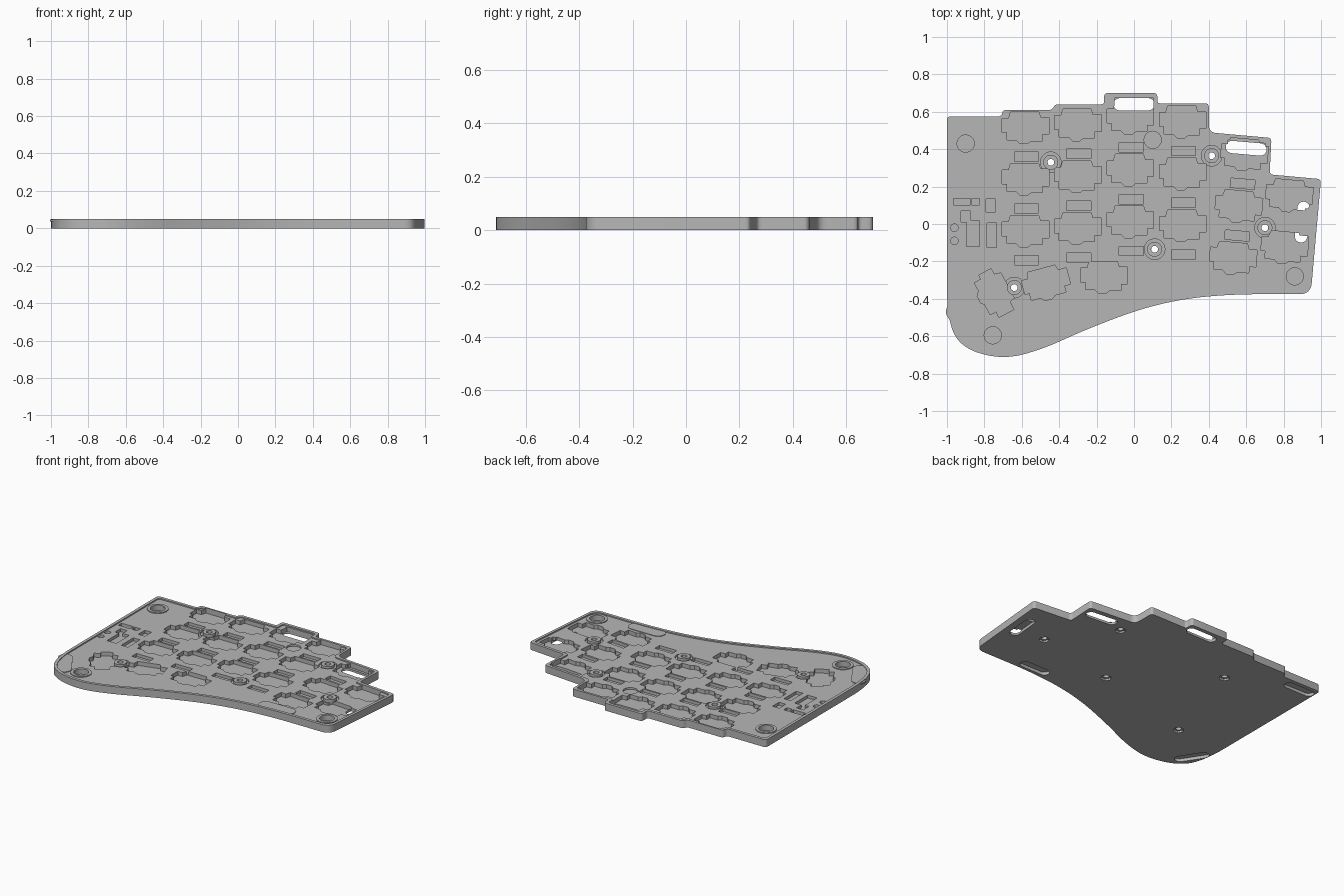
import bpy, bmesh, math
from mathutils import Vector, Matrix

if "Cube" in bpy.data.objects:
    bpy.data.objects.remove(bpy.data.objects["Cube"])

TOP, FLOOR, POCKET = 0.05, 0.042, 0.015

grey = bpy.data.materials.new("plain grey")
grey.use_nodes = True
grey.diffuse_color = (0.47, 0.47, 0.47, 1)
grey.node_tree.nodes["Principled BSDF"].inputs["Base Color"].default_value = grey.diffuse_color


def add_object(name, bm):
    bmesh.ops.recalc_face_normals(bm, faces=bm.faces)
    mesh = bpy.data.meshes.new(name)
    bm.to_mesh(mesh)
    bm.free()
    mesh.materials.append(grey)
    ob = bpy.data.objects.new(name, mesh)
    bpy.context.scene.collection.objects.link(ob)
    return ob


def prism(name, pts, z0, z1):
    bm = bmesh.new()
    face = bm.faces.new([bm.verts.new((p[0], p[1], z0)) for p in pts])
    side = bmesh.ops.extrude_face_region(bm, geom=[face])["geom"]
    verts = [v for v in side if isinstance(v, bmesh.types.BMVert)]
    bmesh.ops.translate(bm, verts=verts, vec=(0, 0, z1 - z0))
    return add_object(name, bm)


def tube(name, x, y, inner, outer, z0, z1):
    bm = bmesh.new()
    ring = [bm.verts.new(c) for c in ((inner, 0, z0), (outer, 0, z0), (outer, 0, z1), (inner, 0, z1))]
    edges = [bm.edges.new((ring[i], ring[(i + 1) % 4])) for i in range(4)]
    bmesh.ops.spin(bm, geom=edges + ring, axis=(0, 0, 1), cent=(0, 0, 0), steps=40, angle=math.tau)
    bmesh.ops.remove_doubles(bm, verts=bm.verts, dist=1e-5)
    bmesh.ops.translate(bm, verts=bm.verts, vec=(x, y, 0))
    return add_object(name, bm)


def rounded(ctrl, steps=10):
    """Round every (x, y, radius) corner with a quadratic arc."""
    out = []
    for i, (x, y, r) in enumerate(ctrl):
        p = Vector((x, y))
        ends = []
        for q in (ctrl[i - 1], ctrl[(i + 1) % len(ctrl)]):
            d = Vector(q[:2]) - p
            ends.append(p + d.normalized() * min(r, d.length * 0.499))
        n = steps if r > 0.03 else 4
        for k in range(n + 1):
            t = k / n
            out.append(ends[0] * (1 - t) ** 2 + p * 2 * t * (1 - t) + ends[1] * t * t)
    return out


def inset(ctrl, d):
    """Mitred inward offset of a clockwise control polygon."""
    out = []
    for i, (x, y, r) in enumerate(ctrl):
        p = Vector((x, y))
        a = (p - Vector(ctrl[i - 1][:2])).normalized()
        b = (Vector(ctrl[(i + 1) % len(ctrl)][:2]) - p).normalized()
        na, nb = Vector((a.y, -a.x)), Vector((b.y, -b.x))
        q = p + (na + nb) * (d / (1 + na.dot(nb)))
        out.append((q.x, q.y, r))
    return out


def circle(x, y, r, n=32):
    return [(x + r * math.cos(math.tau * i / n), y + r * math.sin(math.tau * i / n)) for i in range(n)]


def place(pts, x, y, deg):
    m = Matrix.Rotation(math.radians(deg), 2)
    return [m @ Vector(p[:2]) + Vector((x, y)) for p in pts]


def rect(x, y, w, h, deg=0):
    w, h = w / 2, h / 2
    return place([(-w, -h), (w, -h), (w, h), (-w, h)], x, y, deg)


def capsule(x, y, length, r, deg=0):
    s = length / 2 - r
    arc = [math.pi * (i / 8 - 0.5) for i in range(9)]
    right = [(s + r * math.cos(a), r * math.sin(a)) for a in arc]
    return place(right + [(-px, -py) for px, py in right], x, y, deg)


# Case outline, clockwise from the back left corner
OUTLINE = [(-1, .575, .02), (-.71, .575, .015), (-.70, .61, .015), (-.44, .61, .015),
           (-.42, .64, .015), (-.16, .64, .015), (-.16, .70, .02), (.125, .70, .02),
           (.125, .645, .015), (.40, .645, .02), (.40, .49, .04), (.735, .46, .02),
           (.725, .265, .02), (1, .24, .02), (.945, -.375, .06), (.45, -.375, 9),
           (.1, -.43, 9), (-.25, -.56, 9), (-.5, -.675, 9), (-.71, -.725, 9),
           (-.93, -.66, 9), (-1, -.5, .16)]

# Switch socket pocket
SOCKET = [(-.125, -.03), (-.125, .045), (-.09, .045), (-.08, .08), (.07, .08), (.08, .05),
          (.125, .05), (.125, -.04), (.09, -.04), (.09, -.075), (.03, -.075), (.01, -.09),
          (-.03, -.09), (-.05, -.07), (-.1, -.07), (-.1, -.03)]

case = prism("case_tray", rounded(OUTLINE), 0, TOP)
cutters = bpy.data.collections.new("cutters")
bpy.context.scene.collection.children.link(cutters)


def cut(pts, z0, z1=0.08):
    ob = prism("cutter", pts, z0, z1)
    ob.hide_render = True
    bpy.context.scene.collection.objects.unlink(ob)
    cutters.objects.link(ob)


# Board recess inside the rim
cut(rounded(inset(OUTLINE, .02)), FLOOR)

# Key columns: x, y of the back key, number of keys, tilt, sideways lean per row
keys = []
for x, y, n, tilt, lean in ((-.58, .52, 3, 0, 0), (-.30, .535, 3, 0, 0), (-.02, .57, 3, 0, 0),
                            (.26, .55, 3, 0, 0), (.59, .375, 3, -5, -.03), (.83, .155, 2, -5, -.025)):
    keys += [(x + lean * i, y - .277 * i, tilt) for i in range(n)]
thumbs = [(-.16, -.28, 0), (-.47, -.315, 15), (-.745, -.37, -62)]
for x, y, tilt in keys + thumbs:
    cut(place(SOCKET, x, y, tilt), POCKET)

# Light pockets below each key
for x, y, tilt in keys[:-3]:
    off = Matrix.Rotation(math.radians(tilt), 2) @ Vector((.005, -.16))
    cut(rect(x + off.x, y + off.y, .13, .05, tilt), .022)

# Controller pockets along the left side
for x, y, w, h in ((-.92, .12, .09, .035), (-.845, .12, .04, .035), (-.765, .10, .05, .07),
                   (-.90, .04, .05, .06), (-.86, -.05, .07, .14), (-.76, -.06, .05, .13)):
    cut(rect(x, y, w, h), .022)
for y in (-.02, -.09):
    cut(circle(-.96, y, .02), .022)

# Pockets that open into the foot slots at the back and right edges
cut(rect(0, .64, .21, .065), POCKET)
cut(rect(.60, .41, .20, .06, -5), POCKET)
cut(rect(.905, .10, .06, .03, -5), POCKET)
cut(rect(.90, -.08, .06, .035, -5), POCKET)

# Foot slots underneath
SLOTS = [(0, .64, 0), (.60, .405, -5), (.90, .01, 85), (-.885, .515, 0), (.52, -.325, 0), (-.915, -.54, -57)]
for x, y, deg in SLOTS:
    cut(capsule(x, y, .22, .033, deg), -.02, .02)

# Screw holes with hexagonal nut seats
SCREWS = [(-.445, .33), (.415, .365), (.70, -.02), (.11, -.135), (-.64, -.34)]
for x, y in SCREWS:
    cut(circle(x, y, .055), .03)
    cut(circle(x, y, .018), -.02)
    cut(circle(x, y, .034, 6), -.02, .012)

# Magnet wells
MAGNETS = [(-.90, .43), (.86, -.28), (-.755, -.595)]
for x, y in MAGNETS + [(.10, .45)]:
    cut(circle(x, y, .046), .012 if x != .10 else .03)

# Cut everything and discard the cutters
mod = case.modifiers.new("pockets", "BOOLEAN")
mod.operation, mod.solver, mod.operand_type = "DIFFERENCE", "EXACT", "COLLECTION"
mod.collection = cutters
bpy.context.view_layer.update()
mesh = bpy.data.meshes.new_from_object(case.evaluated_get(bpy.context.evaluated_depsgraph_get()))
case.modifiers.clear()
case.data = mesh
mesh.materials.clear()
mesh.materials.append(grey)
mesh.polygons.foreach_set("material_index", [0] * len(mesh.polygons))
for ob in list(cutters.objects):
    bpy.data.objects.remove(ob)
bpy.data.collections.remove(cutters)

# Raised collars round screws and magnets
parts = [case]
for x, y in SCREWS:
    parts.append(tube("screw_collar", x, y, .018, .04, .028, TOP))
for x, y in MAGNETS:
    parts.append(tube("magnet_collar", x, y, .046, .065, .035, TOP - .002))

# Raised pads over the front foot slots
for x, y, deg in SLOTS[4:]:
    parts.append(prism("foot_pad", capsule(x, y, .26, .045, deg), FLOOR - .005, FLOOR + .004))

for ob in bpy.context.selected_objects:
    ob.select_set(False)
for ob in parts:
    ob.select_set(True)
bpy.context.view_layer.objects.active = case
bpy.ops.object.shade_smooth_by_angle(angle=math.radians(30))
